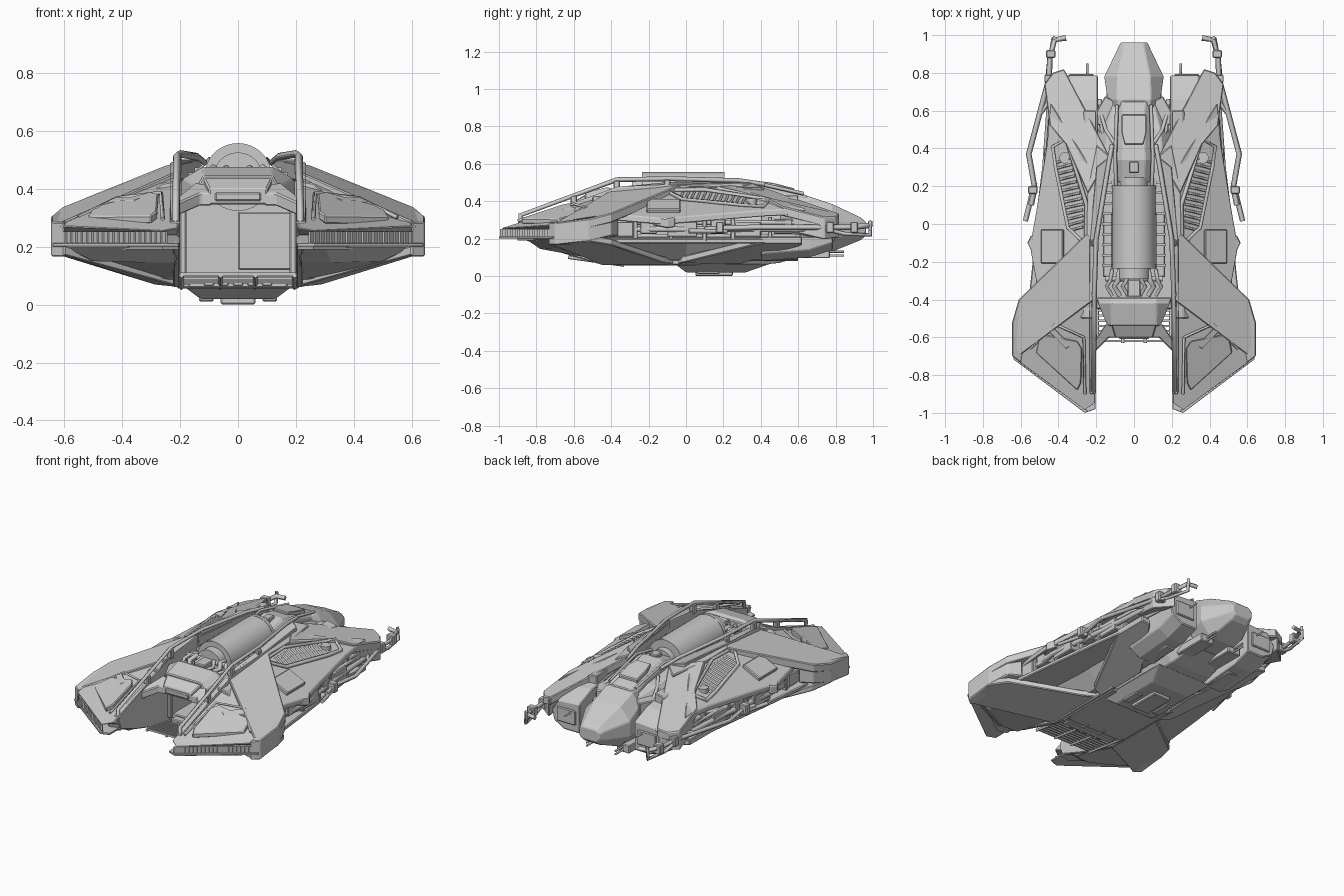
import bpy, bmesh, math
from mathutils import Vector, Matrix

def make(name, verts, faces, bevel=0.005, mirror=True):
    me = bpy.data.meshes.new(name)
    me.from_pydata([tuple(v) for v in verts], [], faces)
    bm = bmesh.new(); bm.from_mesh(me)
    bmesh.ops.recalc_face_normals(bm, faces=bm.faces)
    bm.to_mesh(me); bm.free()
    ob = bpy.data.objects.new(name, me)
    bpy.context.collection.objects.link(ob)
    if bevel:
        b = ob.modifiers.new("edge", 'BEVEL'); b.width = bevel; b.segments = 1
        b.limit_method = 'ANGLE'; b.angle_limit = math.radians(35)
    if mirror:
        ob.modifiers.new("mirror", 'MIRROR')
    return ob

def loft(name, secs, **k):
    n, m = len(secs[0]), len(secs)
    f = [list(range(n)), [(m - 1) * n + i for i in range(n)]]
    for s in range(m - 1):
        f += [[s*n + i, s*n + (i+1) % n, (s+1)*n + (i+1) % n, (s+1)*n + i] for i in range(n)]
    return make(name, [v for s in secs for v in s], f, **k)

def slab(name, pts, t, **k):
    return loft(name, [pts, [(x, y, z - t) for x, y, z in pts]], **k)

def box(name, c, s, rot=None, **k):
    vs = [Vector((a*s[0]/2, b*s[1]/2, d*s[2]/2)) for d in (-1, 1) for a, b in ((-1,-1),(1,-1),(1,1),(-1,1))]
    if rot: vs = [rot @ v for v in vs]
    vs = [v + Vector(c) for v in vs]
    return loft(name, [vs[:4], vs[4:]], **k)

def octo(y, w, z0, z1, c, cz):
    return [(-w, y, z0+cz), (-w+c, y, z0), (w-c, y, z0), (w, y, z0+cz),
            (w, y, z1-cz), (w-c, y, z1), (-w+c, y, z1), (-w, y, z1-cz)]

def tube(name, pts, r=0.01, sides=0, mirror=True):
    for s in ((1, -1) if mirror else (1,)):
        cu = bpy.data.curves.new(name, 'CURVE'); cu.dimensions = '3D'
        cu.bevel_depth = r; cu.bevel_resolution = sides; cu.use_fill_caps = True
        sp = cu.splines.new('POLY'); sp.points.add(len(pts) - 1)
        for p, q in zip(sp.points, pts): p.co = (q[0]*s, q[1], q[2], 1)
        bpy.context.collection.objects.link(bpy.data.objects.new(name, cu))

def cyl(name, c, r, l, axis='Y', n=32, mirror=False):
    bm = bmesh.new()
    bmesh.ops.create_cone(bm, cap_ends=True, segments=n, radius1=r, radius2=r, depth=l,
        matrix=Matrix.Translation(c) @ Matrix.Rotation(math.pi/2 if axis == 'Y' else 0, 4, 'X'))
    me = bpy.data.meshes.new(name); bm.to_mesh(me); bm.free()
    ob = bpy.data.objects.new(name, me); bpy.context.collection.objects.link(ob)
    bpy.context.view_layer.objects.active = ob
    bpy.ops.object.select_all(action='DESELECT'); ob.select_set(True)
    bpy.ops.object.shade_smooth_by_angle(angle=math.radians(40))
    if mirror: ob.modifiers.new("mirror", 'MIRROR')

# Upper X-shaped armour: front arm, waist, rear arm
slab("front_arm_upper", [(.21,-.4,.46), (.63,-.715,.275), (.645,-.52,.305), (.61,-.4,.335), (.25,-.05,.48), (.2,-.1,.49)], .05)
slab("waist_plate", [(.2,-.12,.487), (.25,-.06,.48), (.245,.2,.475), (.2,.42,.47), (.13,.36,.495), (.165,.1,.495)], .06)
slab("rear_arm_upper", [(.13,.36,.493), (.245,.16,.48), (.36,.42,.42), (.445,.52,.37), (.475,.74,.315), (.43,.8,.315), (.37,.82,.335)], .05)
slab("rear_arm_cheek", [(.475,.74,.315), (.445,.55,.36), (.41,.5,.36), (.38,.82,.325)], .12)

# Lower X-shaped armour
slab("front_arm_lower", [(.2,-.45,.095), (.6,-.73,.205), (.645,-.69,.22), (.645,-.52,.22), (.6,-.4,.20), (.29,-.12,.105), (.2,-.05,.095)], .035)
slab("rear_arm_lower", [(.2,-.05,.095), (.28,-.02,.105), (.46,.4,.21), (.46,.62,.21), (.4,.62,.2), (.2,.3,.10)], .035)
slab("arm_outer_edge", [(.6,-.735,.285), (.645,-.7,.285), (.645,-.52,.305), (.605,-.4,.335), (.53,-.36,.335), (.56,-.5,.3)], .12)

# Front prongs with louvered leading edge
top = [(.205,-.95,.265), (.26,-.99,.255), (.62,-.725,.272), (.56,-.52,.32), (.205,-.36,.455)]
loft("prong_body", [top, [(.205,-.9,.24), (.26,-.94,.24), (.59,-.7,.24), (.56,-.5,.24), (.205,-.36,.24)]])
slab("prong_lip", [(.205,-.98,.212), (.26,-1,.212), (.64,-.715,.212), (.6,-.6,.212), (.205,-.8,.212)], .012, bevel=.002)
loft("prong_keel", [[(.205,-.84,.2), (.3,-.86,.2), (.6,-.71,.2), (.6,-.5,.2), (.205,-.36,.2)],
                    [(.215,-.77,.145), (.32,-.78,.145), (.5,-.69,.15), (.52,-.48,.15), (.215,-.38,.07)]])
loft("prong_core", [[(.205,-.9,.25), (.26,-.92,.25), (.58,-.69,.25), (.56,-.48,.25), (.205,-.36,.25)],
                    [(.205,-.88,.19), (.26,-.9,.19), (.56,-.68,.19), (.56,-.48,.19), (.205,-.36,.19)]], bevel=0)
for i in range(20):
    t = (i + .5) / 20
    box("edge_louver", (.255 + .365*t, -.975 + .265*t, .23), (.007, .06, .045), Matrix.Rotation(math.radians(-35), 3, 'Z'), bevel=0)
slab("prong_hatch", [(.28,-.84,.322), (.3,-.88,.308), (.52,-.68,.305), (.5,-.58,.337), (.3,-.62,.391), (.275,-.66,.383)], .03)
tube("hatch_frame", [(.26,-.9,.295), (.265,-.6,.385), (.42,-.53,.365), (.55,-.66,.30)], .008)
slab("arm_grip_plate", [(.33,-.645,.37), (.42,-.555,.372), (.45,-.57,.358), (.36,-.66,.36)], .03, bevel=.003)
slab("spine_wall", [(.2,-.9,.285), (.235,-.9,.285), (.235,-.36,.475), (.235,-.08,.49), (.2,.3,.5), (.125,.36,.5), (.2,-.1,.5), (.2,-.36,.48)], .05, bevel=.004)
prof = ((-.9,.27), (-.88,.2), (-.72,.14), (-.45,.06), (.08,.06), (.08,.46), (-.36,.46))
loft("cabin_side_wall", [[(x, y, z) for y, z in prof] for x in (.2, .225)])

# Recessed flanks between the arms, open below
zp = lambda x: .455 - .49 * (x - .25)
flank = [(.23,-.2), (.5,-.4), (.55,-.12), (.52,.05), (.46,.42), (.44,.64), (.23,.3)]
slab("flank_deck", [(x, y, zp(x)) for x, y in flank], .035)
loft("flank_core", [[(.2,y,.43), (.26,y,.42), (w,y,.3), (w,y,.2), (.26,y,.09), (.2,y,.08)] for y, w in ((-.5,.4), (0,.36), (.4,.35), (.6,.33))])
slab("slot_shelf", [(.3,-.42,.2), (.56,-.42,.2), (.52,-.05,.2), (.45,.5,.2), (.3,.5,.2)], .025)
box("flank_pad", (.43,-.12,zp(.43)+.006), (.13,.18,.03), Matrix.Rotation(.45, 3, 'Y'))
slab("flank_step", [(.51,-.2,.325), (.565,-.1,.305), (.545,-.06,.31), (.48,-.06,.34)], .05)
vent = [(.255,-.11), (.25,.1), (.36,.45), (.43,.41), (.415,.3), (.35,-.02), (.255,-.11)]
tube("vent_frame", [(x, y, zp(x) + .006) for x, y in vent], .012)
for i in range(13):
    y = -.03 + i * .03
    x0 = .27 + max(0, y - .1) * .31
    x1 = .345 + y * .21
    tube("vent_slat", [(x0, y + .015, zp(x0) + .002), (x1, y - .005, zp(x1) + .002)], .007)
cyl("vent_fan", (.365, .35, zp(.365)), .03, .03, 'Z', 16, True)

# Machinery and pipes inside the flank slots
for z, x, r in ((.285,.49,.012), (.25,.5,.016), (.215,.47,.01)):
    tube("flank_pipe", [(x-.02,-.42,z), (x+.02,-.1,z), (x-.03,.3,z), (x-.06,.72,z)], r, 2)
for i, (y, l) in enumerate(((-.33,.1), (-.2,.09), (-.02,.16), (.17,.08), (.33,.14), (.52,.1))):
    box("flank_module", (.485 - max(0, y)*.13, y, .25 + .015*(i % 2)), (.07, l, .08))
for y in (-.27, -.08, .1, .25, .45, .6):
    box("flank_bracket", (.5 - max(0, y)*.14, y, .25), (.03, .022, .13), bevel=.003)

# Central hull behind the open cabin
loft("central_hull", [octo(y, w, z0, z1, .06, .08) for y, w, z0, z1 in
     ((.05,.22,.05,.44), (.3,.22,.05,.45), (.5,.2,.07,.42), (.66,.16,.12,.38))], mirror=False)
slab("cabin_floor", [(-.21,-.36,.1), (.21,-.36,.1), (.21,.06,.1), (-.21,.06,.1)], .045, mirror=False)
box("cabin_door", (.1, -.12, .22), (.2, .03, .2), mirror=False)
box("cabin_frame", (.19, -.4, .22), (.025, .03, .25))
slab("cabin_ceiling", [(-.2,-.45,.38), (.2,-.45,.38), (.2,.06,.4), (-.2,.06,.4)], .035, mirror=False)
box("cabin_step", (0, -.4, .08), (.34, .05, .045), mirror=False)
for i in range(5):
    box("step_light", (-.1 + .05*i, -.43, .08), (.035, .02, .03), bevel=.003, mirror=False)

# Open grating ramp under the mouth
for i in range(11):
    box("ramp_bar", (0, -.62 + .027*i, .105 - .004*i), (.4, .011, .012), bevel=0, mirror=False)
for x in (.06, .195):
    tube("ramp_runner", [(x,-.63,.1), (x,-.33,.058)], .009)

# Front roof over the mouth
loft("front_roof", [[(-.12,y,z), (.12,y,z), (w,y,z-.04), (w,y,z-.1), (-w,y,z-.1), (-w,y,z-.04)]
     for y, z, w in ((-.54,.445,.14), (-.42,.475,.19), (-.39,.465,.2))], mirror=False)
loft("roof_visor", [[(-.1,-.6,.40), (.1,-.6,.40), (.1,-.6,.345), (-.1,-.6,.345)],
     [(-.12,-.53,.44), (.12,-.53,.44), (.12,-.53,.35), (-.12,-.53,.35)]], mirror=False)
box("visor_lamp", (0, -.6, .372), (.16, .02, .03), mirror=False)
slab("roof_brace", [(.09,-.6,.385), (.13,-.6,.385), (.21,-.68,.35), (.21,-.62,.37), (.15,-.53,.42), (.1,-.53,.42)], .045)

# Main tank with bands and plumbing
cyl("tank", (0, -.015, .44), .115, .42, n=48)
for y in (-.225, .195):
    cyl("tank_band", (0, y, .44), .117, .02, n=48)
cyl("tank_end", (0, -.26, .44), .085, .06)
cyl("tank_tail", (0, .22, .435), .075, .05)
for x, r in ((.03,.011), (.075,.014), (.115,.01)):
    tube("plumbing", [(x,-.24,.46), (x+.01,-.3,.47), (x+.03,-.33,.45), (x,-.38,.44)], r, 3)
tube("cross_pipe", [(-.15,-.29,.46), (.15,-.29,.46)], .014, 3, False)
box("pump_block", (0, -.34, .44), (.07, .09, .07), mirror=False)
box("tank_bed", (.14, -.03, .41), (.05, .5, .05))
for i in range(9):
    box("tank_rib", (.145, -.22 + .055*i, .44), (.05, .014, .03), bevel=0)

# Neck and rear cockpit
loft("neck", [octo(y, w, .3, z, .03, .03) for y, w, z in ((.22,.085,.475), (.34,.09,.505), (.5,.085,.475), (.65,.09,.43))], mirror=False)
slab("neck_hatch", [(-.05,.42,.505), (.05,.42,.505), (.065,.48,.497), (.065,.58,.468), (-.065,.58,.468), (-.065,.48,.497)], .03, mirror=False)
box("neck_box", (0, .3, .5), (.05, .06, .03), mirror=False)
tube("neck_frame", [(.095,.2,.47), (.1,.36,.5), (.09,.63,.44)], .01)
loft("cockpit", [octo(*s) for s in ((.6,.12,.13,.42,.04,.07), (.66,.14,.12,.425,.05,.08), (.78,.157,.13,.385,.07,.08),
     (.93,.085,.19,.315,.03,.035), (.962,.07,.215,.29,.02,.02))], mirror=False)
box("cockpit_shoulder", (.15, .59, .33), (.09, .15, .1), Matrix.Rotation(.5, 3, 'Z'))
for i in range(3):
    tube("shoulder_hose", [(.1+.03*i,.42,.44-.03*i), (.15+.02*i,.5,.41-.03*i), (.18,.6+.03*i,.36-.03*i)], .01, 2)

# Rear engine blocks
loft("engine_block", [[(.19,y,z1), (.34,y,z1-.01), (.385,y,z1-.08), (.37,y,z0+.04), (.3,y,z0), (.19,y,z0)]
     for y, z0, z1 in ((.4,.08,.41), (.66,.1,.37), (.785,.14,.32))])
box("engine_vent", (.28, .785, .23), (.13, .02, .09))
tube("tail_probe", [(.248,.7,.26), (.248,.85,.26)], .007)
for z in (.11, .13):
    tube("belly_probe", [(.1,.55,z), (.1,.845,z)], .006, 2)
box("belly_pod", (.1, .66, .12), (.09, .22, .05))

# Keel
loft("keel", [[(-.19,-.06,.065), (.19,-.06,.065), (.19,.45,.065), (-.19,.45,.065)],
     [(-.13,0,.02), (.13,0,.02), (.13,.32,.02), (-.13,.32,.02)]], mirror=False)
box("keel_pad", (0, .15, .012), (.12, .2, .024), mirror=False)
box("keel_foot", (.11, .12, .025), (.05, .12, .03))

# Roof rails running over the spine
tube("roof_rail", [(.215,-.88,.2), (.215,-.885,.325), (.21,-.37,.515), (.2,-.08,.52), (.14,.28,.51), (.115,.42,.49)], .013)
for y, z in ((-.6,.43), (-.37,.51), (-.1,.515)):
    box("rail_mount", (.21, y, z - .03), (.03, .035, .06))

# Side guard rails with hooked tail ends
tube("side_rail", [(.36,.985,.27), (.42,.975,.27), (.445,.88,.26), (.45,.77,.26), (.557,.37,.26), (.525,.19,.255), (.545,.1,.25)], .015)
tube("side_rail_front", [(.525,.22,.24), (.575,.015,.24)], .014)
tube("rail_hook_drop", [(.42,.985,.295), (.425,.985,.22), (.45,.85,.225), (.46,.75,.25)], .012)
for x, y in ((.45,.77), (.535,.18), (.44,.9)):
    box("side_rail_clamp", (x, y, .26), (.05, .04, .06))
tube("side_rail_strut", [(.44,.66,.26), (.5,.58,.26)], .012)
